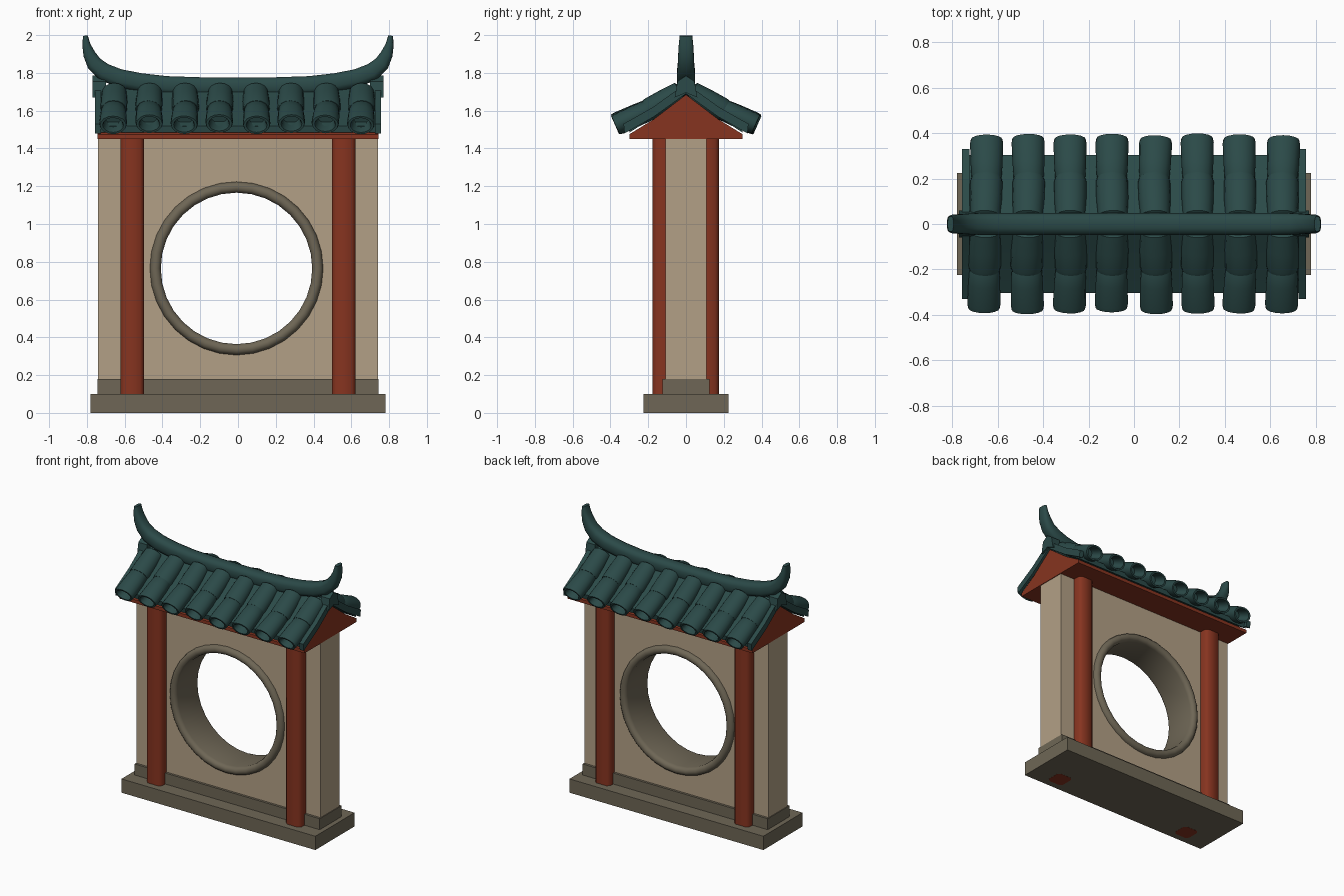
import bpy, bmesh, math, random
from mathutils import Vector

if "Cube" in bpy.data.objects:
    bpy.data.objects.remove(bpy.data.objects["Cube"])

random.seed(4)

def material(name, rgb):
    m = bpy.data.materials.new(name)
    m.diffuse_color = (*rgb, 1)
    m.use_nodes = True
    m.node_tree.nodes["Principled BSDF"].inputs["Base Color"].default_value = m.diffuse_color
    return m

PLASTER = material("plaster", (0.45, 0.353, 0.237))
STONE = material("stone", (0.157, 0.134, 0.092))
RED = material("red_timber", (0.24, 0.034, 0.014))
TEAL = material("teal_glaze", (0.024, 0.068, 0.065))

def make(name, bm, mat, smooth=None):
    bmesh.ops.recalc_face_normals(bm, faces=bm.faces)
    me = bpy.data.meshes.new(name)
    bm.to_mesh(me)
    bm.free()
    ob = bpy.data.objects.new(name, me)
    bpy.context.collection.objects.link(ob)
    me.materials.append(mat)
    if smooth:
        bpy.ops.object.select_all(action='DESELECT')
        bpy.context.view_layer.objects.active = ob
        ob.select_set(True)
        bpy.ops.object.shade_smooth_by_angle(angle=math.radians(smooth))
    return ob

def skin(name, rings, mat, smooth=None, closed=False):
    """Join a list of equal-length point rings; cap the ends unless closed."""
    bm = bmesh.new()
    vs = [[bm.verts.new(p) for p in r] for r in rings]
    n, k = len(vs[0]), len(vs)
    for i in range(k if closed else k - 1):
        a, b = vs[i], vs[(i + 1) % k]
        for j in range(n):
            bm.faces.new((a[j], a[(j + 1) % n], b[(j + 1) % n], b[j]))
    if not closed:
        bm.faces.new(vs[0])
        bm.faces.new(vs[-1])
    return make(name, bm, mat, smooth)

def box(name, x0, x1, y0, y1, z0, z1, mat):
    ring = lambda z: [(x0, y0, z), (x1, y0, z), (x1, y1, z), (x0, y1, z)]
    return skin(name, [ring(z0), ring(z1)], mat)

def extrude_x(name, yz, x0, x1, mat, smooth=None):
    return skin(name, [[(x, y, z) for y, z in yz] for x in (x0, x1)], mat, smooth)

# stepped stone base
box("base_slab", -0.78, 0.78, -0.225, 0.225, 0, 0.1, STONE)
box("wall_plinth", -0.745, 0.745, -0.125, 0.125, 0.1, 0.18, STONE)

# wall with round opening
CX, CZ = -0.008, 0.765
wall = box("wall", -0.74, 0.74, -0.108, 0.108, 0.18, 1.46, PLASTER)

def circle_y(r, y, n=32):
    return [(CX + r * math.cos(2 * math.pi * i / n), y,
             CZ + r * math.sin(2 * math.pi * i / n)) for i in range(n)]

cutter = skin("opening_cutter", [circle_y(0.43, -0.3), circle_y(0.43, 0.3)], STONE)
cutter.hide_render = True
mod = wall.modifiers.new("opening", 'BOOLEAN')
mod.object = cutter
mod.solver = 'EXACT'
bpy.context.view_layer.objects.active = wall
bpy.ops.object.modifier_apply(modifier="opening")
bpy.data.objects.remove(cutter)

# rounded stone frame lining the opening
half = [(0.43 - 0.029 * math.cos(a), 0.108 + 0.029 * math.sin(a))
        for a in (math.pi * i / 6 for i in range(7))]
prof = [(r, -y) for r, y in half] + half[::-1]
skin("moon_frame", [circle_y(r, y) for r, y in prof], STONE, 60, closed=True)

# columns with softened corners, front and back
def column(name, cx, cy, z0):
    h, c = 0.062, 0.02
    pts = [(h, -h + c), (h, h - c), (h - c, h), (-h + c, h),
           (-h, h - c), (-h, -h + c), (-h + c, -h), (h - c, -h)]
    skin(name, [[(cx + x, cy + y, z) for x, y in pts] for z in (z0, 1.47)], RED, 60)

for side, sx in (("left", -1), ("right", 1)):
    column("front_column_" + side, sx * 0.56, -0.115, -0.001)
    column("back_column_" + side, sx * 0.56, 0.112, 0.09)

# red timber gable block under the roof
hp = [(0.30, 1.45), (0.30, 1.475), (0.17, 1.555), (0, 1.685)]
extrude_x("gable_block", hp + [(-y, z) for y, z in hp[-2::-1]], -0.745, 0.745, RED)

# roof deck sheets and the raised strips at their ends
def deck(name, y0, z0, t, x0, x1, sy):
    low = [(0, 1.69), (0.17, 1.568), (y0, z0)]
    pts = low + [(y + 0.006, z + t) for y, z in low[::-1]]
    extrude_x(name, [(sy * y, z) for y, z in pts], x0, x1, TEAL, 40)

for face, sy in (("front", -1), ("back", 1)):
    deck("roof_deck_" + face, 0.298, 1.485, 0.035, -0.74, 0.74, sy)
    for side, sx in (("left", -1), ("right", 1)):
        deck(f"verge_{face}_{side}", 0.325, 1.48, 0.05, sx * 0.725, sx * 0.757, sy)

# hollow barrel tiles, slightly flattened towards the eave: (radius, fraction along axis)
def tile(name, start, end, r0, r1, f0, f1):
    a, b = Vector(start), Vector(end)
    d = (b - a).normalized()
    u = Vector((1, 0, 0))
    u = (u - d * u.dot(d)).normalized()
    v = d.cross(u)
    lathe = [(r0 * 0.8, 0), (r0, 0.04), ((r0 + r1) / 2 + 0.002, 0.5), (r1, 0.92),
             (r1 * 0.95, 1.0), (r1 * 0.76, 1.0), (r1 * 0.68, 0.93), (r1 * 0.6, 0.6)]
    rings = []
    for r, t in lathe:
        c = a.lerp(b, t)
        f = f0 + (f1 - f0) * t
        rings.append([c + (u * math.cos(w) + v * math.sin(w) * f) * r
                      for w in (2 * math.pi * i / 16 for i in range(16))])
    skin(name, rings, TEAL, 50)

for face, sy in (("front", -1), ("back", 1)):
    for i in range(8):
        x = -0.655 + i * 1.31 / 7
        j = lambda s: random.uniform(-s, s)
        m = x + j(0.006)
        tile(f"upper_tile_{face}_{i + 1}", (x, sy * 0.025, 1.7),
             (m, sy * 0.2, 1.602), 0.066, 0.071, 0.88, 0.88)
        tile(f"lower_tile_{face}_{i + 1}", (m, sy * 0.15, 1.625),
             (x + j(0.008), sy * (0.372 + j(0.006)), 1.527 + j(0.005)), 0.063, 0.073, 0.88, 0.76)

# sweeping ridge with upturned horns: x, z, half height, half width
st = [(0, 1.727, 0.05, 0.05), (0.2, 1.728, 0.05, 0.05), (0.38, 1.734, 0.05, 0.05),
      (0.52, 1.75, 0.05, 0.05), (0.63, 1.772, 0.05, 0.05), (0.71, 1.805, 0.048, 0.048),
      (0.762, 1.85, 0.042, 0.044), (0.788, 1.9, 0.033, 0.042),
      (0.803, 1.95, 0.022, 0.039), (0.808, 1.997, 0.013, 0.034)]
path = [(-x, z, h, w) for x, z, h, w in st[:0:-1]] + st
rings = []
for i, (x, z, h, w) in enumerate(path):
    p, q = path[max(i - 1, 0)], path[min(i + 1, len(path) - 1)]
    t = Vector((q[0] - p[0], 0, q[1] - p[1])).normalized()
    n = Vector((-t.z, 0, t.x))
    ring = []
    for k in range(12):
        a = 2 * math.pi * (k + 0.5) / 12
        sq = lambda e: math.copysign(abs(e) ** 0.7, e)
        ring.append(Vector((x, w * sq(math.cos(a)), z)) + n * h * sq(math.sin(a)))
    rings.append(ring)
skin("ridge", rings, TEAL, 45)

# small caps closing the ridge at both gables
cap = [(-0.06, 1.67), (0, 1.695), (0.06, 1.67), (0.045, 1.755), (0, 1.785), (-0.045, 1.755)]
for side, sx in (("left", -1), ("right", 1)):
    extrude_x("ridge_cap_" + side, cap, sx * 0.70, sx * 0.77, TEAL)
